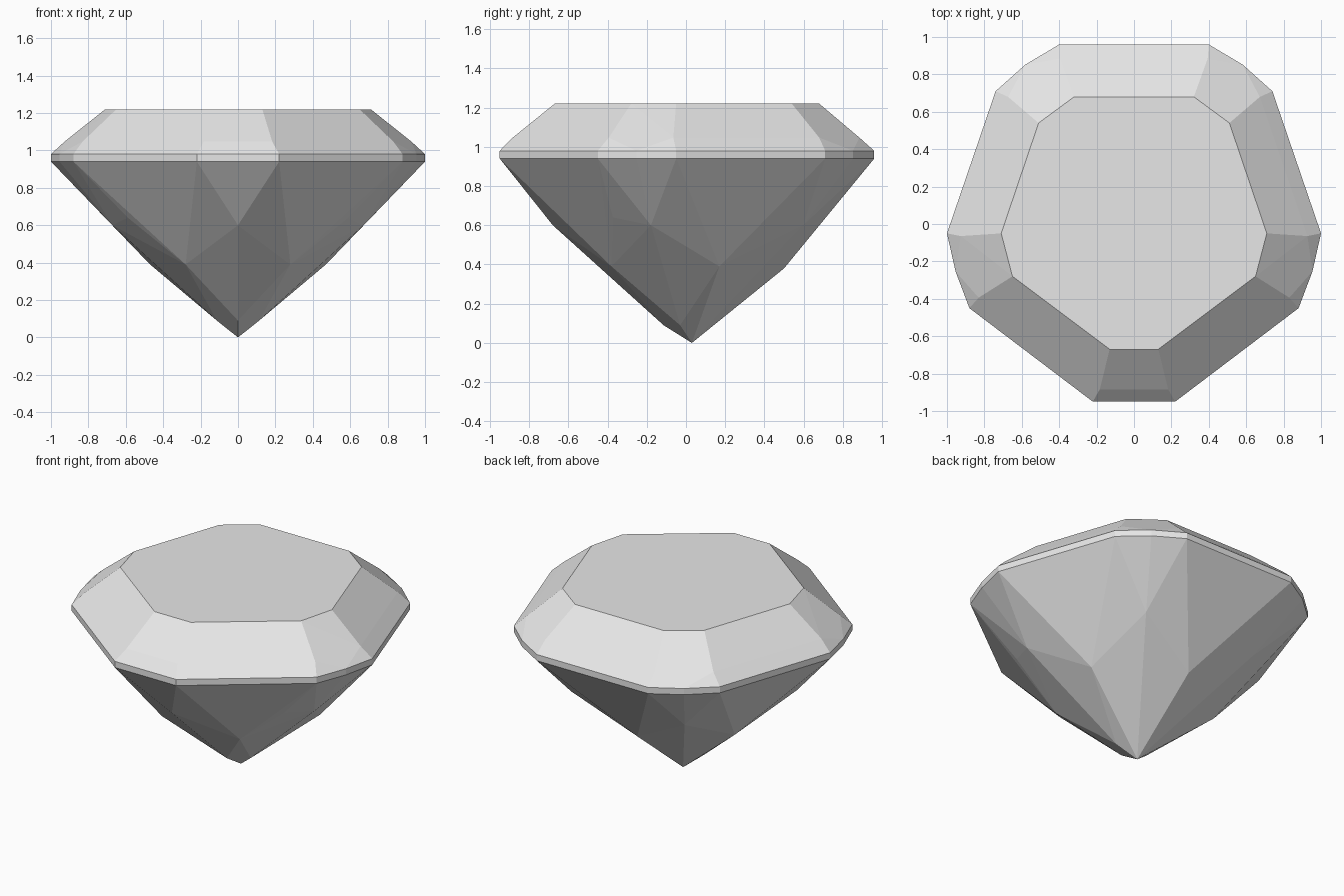
import bpy
import bmesh
import math
from mathutils import Vector

cube = bpy.data.objects.get("Cube")
if cube:
    bpy.data.objects.remove(cube)

TABLE_Z, GIRDLE_TOP, GIRDLE_LOW = 1.22, 0.98, 0.94

# Right half of the outline: girdle and table corners, from back to front
girdle = [(0.40, 0.96), (0.74, 0.71), (1.0, -0.05), (0.88, -0.45), (0.22, -0.95)]
table = [(0.32, 0.68), (0.51, 0.54), (0.71, -0.05), (0.65, -0.28), (0.13, -0.67)]
girdle = [Vector(p) for p in girdle]
table = [Vector(p) for p in table]


def flip(p):
    return Vector((-p.x, p.y))


# Each cut corner: two girdle points, two table points, how far its middle bulges
corners = [
    (girdle[0], girdle[1], table[0], table[1], 1.02),
    (girdle[2], girdle[3], table[2], table[3], 1.015),
    (girdle[4], flip(girdle[4]), table[4], flip(table[4]), 1.0),
]

# Lowest points of the five main lower facets
keel = [(0, 0.5, 0.38), (0.47, 0.17, 0.39), (0.28, -0.38, 0.39)]

points = [(0, 0.03, 0)]


def add(p, z):
    """Add a point and its mirror image."""
    points.append((p.x, p.y, z))
    if abs(p.x) > 0.001:
        points.append((-p.x, p.y, z))


for x, y, z in keel:
    add(Vector((x, y)), z)

for g1, g2, t1, t2, bulge in corners:
    mid = (g1 + g2) / 2
    along = (g2 - g1).normalized()
    for g, t, side in ((g1, t1, 1), (g2, t2, -1)):
        # Table, bent crown edge, girdle band and lower shoulder
        add(t, TABLE_Z)
        bend = t.lerp(g, 0.72) + along * side * 0.012 + mid.normalized() * 0.012
        add(bend, TABLE_Z + (GIRDLE_TOP - TABLE_Z) * 0.72)
        add(g, GIRDLE_TOP)
        add(g, GIRDLE_LOW)
        add(g - mid * 0.31, 0.64)
    # Middle of the corner, tip of its lower triangle, ridge end near the point
    add(mid * bulge, GIRDLE_TOP)
    add(mid * bulge, GIRDLE_LOW)
    add(mid * 0.715, 0.6)
    add(mid * 0.12, 0.09)

# Wrap flat facets around the points
bm = bmesh.new()
for p in points:
    bm.verts.new(p)
bmesh.ops.remove_doubles(bm, verts=bm.verts, dist=0.002)
hull = bmesh.ops.convex_hull(bm, input=bm.verts)
spare = {v for v in hull["geom_interior"] if isinstance(v, bmesh.types.BMVert)}
bmesh.ops.delete(bm, geom=list(spare), context="VERTS")
bmesh.ops.dissolve_limit(bm, angle_limit=math.radians(1.5),
                         verts=bm.verts, edges=bm.edges)
bmesh.ops.recalc_face_normals(bm, faces=bm.faces)

mesh = bpy.data.meshes.new("cut_gem")
bm.to_mesh(mesh)
bm.free()
gem = bpy.data.objects.new("cut_gem", mesh)
bpy.context.collection.objects.link(gem)

# Plain pale grey
grey = bpy.data.materials.new("pale_grey")
grey.use_nodes = True
colour = (0.8, 0.8, 0.8, 1)
grey.diffuse_color = colour
grey.node_tree.nodes["Principled BSDF"].inputs["Base Color"].default_value = colour
mesh.materials.append(grey)
